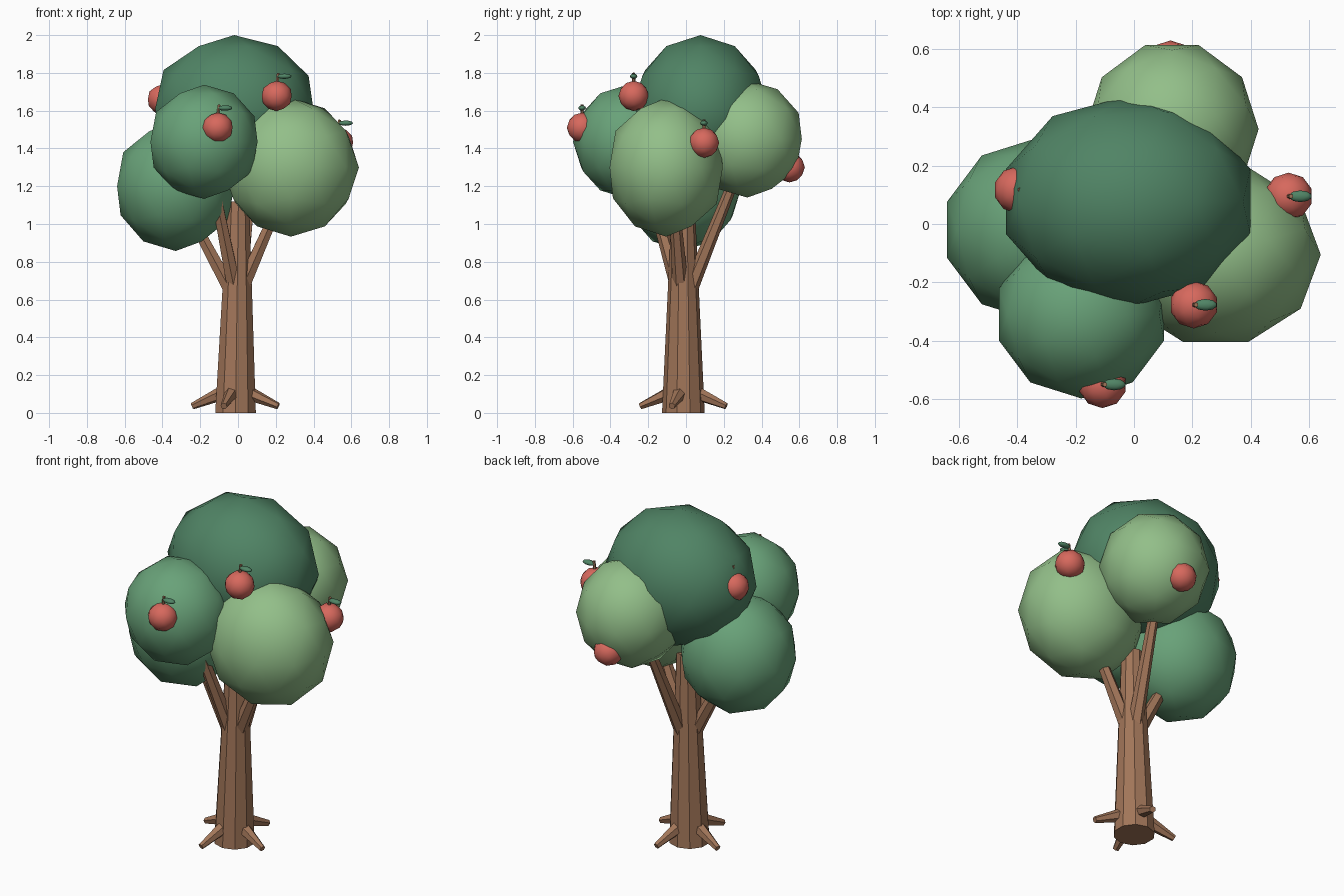
import bpy, bmesh, math
from mathutils import Vector, Matrix

if "Cube" in bpy.data.objects:
    bpy.data.objects.remove(bpy.data.objects["Cube"])


def material(name, rgb):
    m = bpy.data.materials.new(name)
    m.diffuse_color = (*rgb, 1)
    m.use_nodes = True
    m.node_tree.nodes["Principled BSDF"].inputs["Base Color"].default_value = m.diffuse_color
    return m


BARK = material("bark", (0.36, 0.18, 0.10))
DARK = material("dark_leaf", (0.08, 0.23, 0.13))
MID = material("mid_leaf", (0.14, 0.36, 0.19))
LIGHT = material("light_leaf", (0.29, 0.52, 0.25))
RED = material("fruit_red", (0.68, 0.14, 0.11))


def finish(name, bm, mat, smooth=False):
    me = bpy.data.meshes.new(name)
    bm.to_mesh(me)
    bm.free()
    for p in me.polygons:
        p.use_smooth = smooth
    me.materials.append(mat)
    ob = bpy.data.objects.new(name, me)
    bpy.context.collection.objects.link(ob)
    return ob


def limb(name, a, b, r1, r2, sides, mat=BARK):
    """Tapered prism between two points."""
    a, b = Vector(a), Vector(b)
    d = b - a
    rot = Vector((0, 0, 1)).rotation_difference(d).to_matrix().to_4x4()
    bm = bmesh.new()
    bmesh.ops.create_cone(bm, cap_ends=True, segments=sides, radius1=r1, radius2=r2,
                          depth=d.length, matrix=Matrix.Translation((a + b) / 2) @ rot)
    return finish(name, bm, mat)


def blob(name, center, radii, mat, turn=0, subdiv=2):
    """Low-poly ellipsoid with soft shading."""
    bm = bmesh.new()
    m = (Matrix.Translation(center) @ Matrix.Diagonal((*radii, 1))
         @ Matrix.Rotation(math.radians(turn), 4, 'Z'))
    bmesh.ops.create_icosphere(bm, subdivisions=subdiv, radius=1, matrix=m)
    return finish(name, bm, mat, True)


# Trunk: base ring kept flat on the ground, top shifted slightly
bm = bmesh.new()
bmesh.ops.create_cone(bm, cap_ends=True, segments=10, radius1=0.113, radius2=0.06, depth=1.12,
                      matrix=Matrix.Translation((-0.013, -0.014, 0.56)))
for v in bm.verts:
    if v.co.z > 1:
        v.co.x += 0.015
finish("trunk", bm, BARK)

# Roots
for i in range(4):
    t = math.radians(75 + 90 * i)
    c, s = math.cos(t), math.sin(t)
    limb(f"root_{i + 1}", (-0.014 + 0.06 * c, -0.014 + 0.06 * s, 0.11),
         (-0.014 + 0.235 * c, -0.014 + 0.235 * s, 0.036), 0.04, 0.018, 6)

# Branches
limb("branch_left", (-0.03, -0.02, 0.63), (-0.27, -0.02, 1.08), 0.042, 0.028, 6)
limb("branch_right", (0.03, -0.03, 0.68), (0.21, -0.06, 1.09), 0.042, 0.028, 6)
limb("branch_front", (-0.02, -0.04, 0.66), (-0.13, -0.20, 1.22), 0.042, 0.028, 6)
limb("branch_back", (0.01, 0.02, 0.65), (0.07, 0.25, 1.22), 0.042, 0.028, 6)

# Foliage
blob("foliage_top", (-0.02, 0.077, 1.61), (0.44, 0.362, 0.39), DARK)
blob("foliage_right", (0.28, -0.105, 1.30), (0.36, 0.315, 0.367), LIGHT, 18)
blob("foliage_left", (-0.33, -0.02, 1.20), (0.326, 0.315, 0.343), MID)
blob("foliage_front", (-0.18, -0.31, 1.435), (0.298, 0.288, 0.302), MID)
blob("foliage_back", (0.13, 0.325, 1.45), (0.297, 0.303, 0.31), LIGHT, 18)

# Fruit, each with a stem and a small leaf
FRUIT = [(0.205, -0.277, 1.678), (-0.108, -0.55, 1.51), (0.53, 0.095, 1.43),
         (-0.398, 0.117, 1.66), (0.125, 0.548, 1.30)]
for i, (x, y, z) in enumerate(FRUIT, 1):
    dy = 0 if i != 2 else 0.0
    blob(f"fruit_{i}", (x, y, z), (0.083, 0.081, 0.08), RED)
    limb(f"fruit_stem_{i}", (x, y, z + 0.06), (x + 0.008, y, z + 0.122), 0.009, 0.008, 6)
    blob(f"fruit_leaf_{i}", (x + 0.04, y, z + 0.104), (0.04, 0.02, 0.014), DARK)
